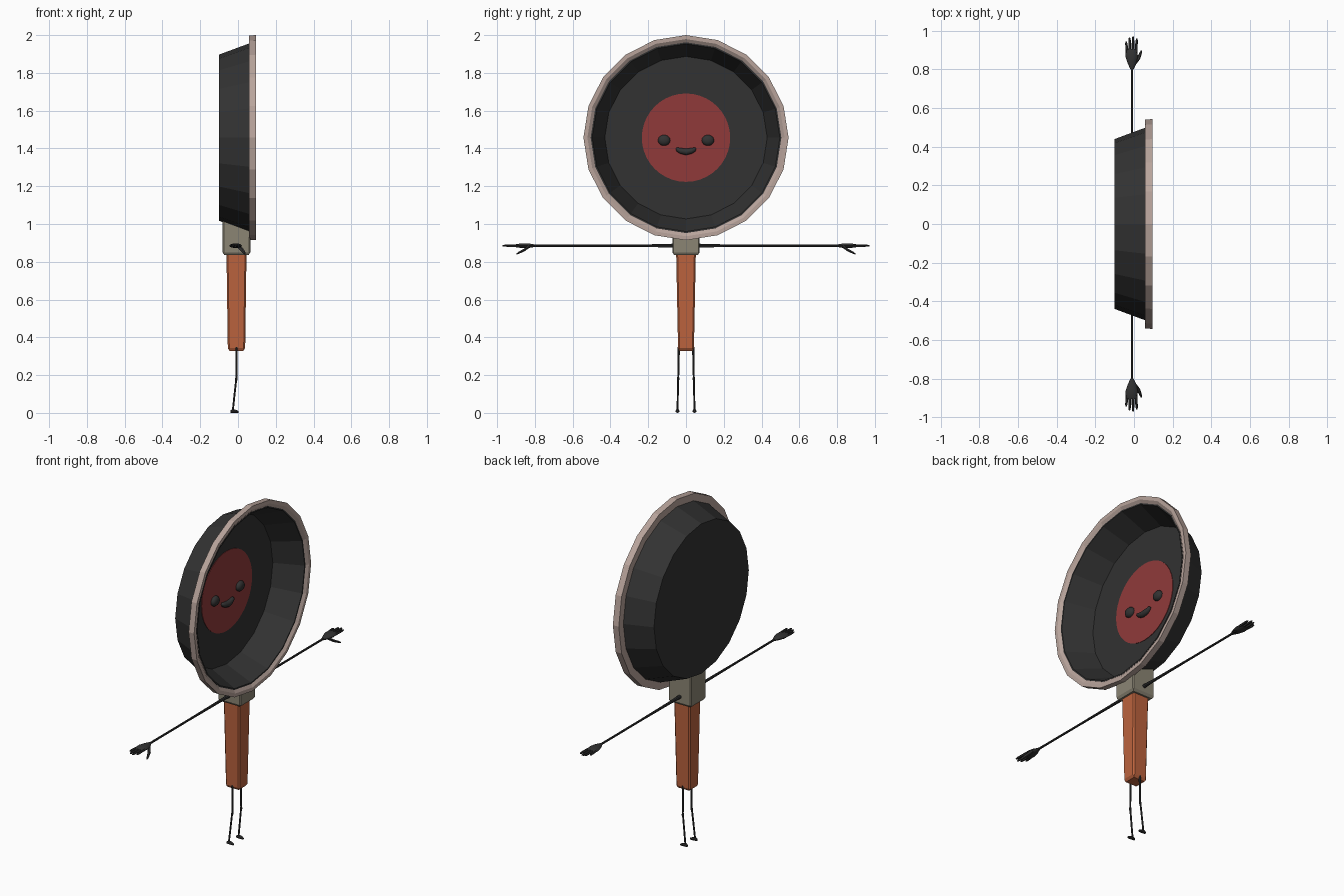
import bpy, bmesh, math
from mathutils import Vector

if "Cube" in bpy.data.objects:
    bpy.data.objects.remove(bpy.data.objects["Cube"])


def mat(name, rgb):
    m = bpy.data.materials.new(name)
    m.diffuse_color = (*rgb, 1)
    m.use_nodes = True
    m.node_tree.nodes["Principled BSDF"].inputs["Base Color"].default_value = m.diffuse_color
    return m


BLACK = mat("black", (0.032, 0.032, 0.032))
RED = mat("red", (0.28, 0.042, 0.042))
RIM = mat("rim_beige", (0.48, 0.37, 0.33))
METAL = mat("metal_grey", (0.26, 0.235, 0.175))
WOOD = mat("wood_orange", (0.50, 0.125, 0.048))
CZ = 1.457  # height of the pan centre


def finish(name, bm, m, smooth=None):
    bmesh.ops.recalc_face_normals(bm, faces=bm.faces)
    me = bpy.data.meshes.new(name)
    bm.to_mesh(me)
    bm.free()
    me.materials.append(m)
    ob = bpy.data.objects.new(name, me)
    bpy.context.collection.objects.link(ob)
    if smooth:
        bpy.context.view_layer.objects.active = ob
        ob.select_set(True)
        bpy.ops.object.shade_smooth_by_angle(angle=math.radians(smooth))
        ob.select_set(False)
    return ob


def loft(bm, sections, axis, sides=8, phase=0.0, closed=False):
    """Skin sections (x, y, z, ra, rb) lying square to the axis."""
    a, b = {'x': ((0, 1, 0), (0, 0, 1)), 'y': ((1, 0, 0), (0, 0, 1)),
            'z': ((1, 0, 0), (0, 1, 0))}[axis]
    a, b = Vector(a), Vector(b)
    rings = []
    for x, y, z, ra, rb in sections:
        rings.append([bm.verts.new(Vector((x, y, z))
                      + a * ra * math.cos(phase + math.tau * i / sides)
                      + b * rb * math.sin(phase + math.tau * i / sides))
                      for i in range(sides)])
    pairs = list(zip(rings, rings[1:]))
    if closed:
        pairs.append((rings[-1], rings[0]))
    else:
        bm.faces.new(rings[0])
        bm.faces.new(rings[-1])
    for p, q in pairs:
        for i in range(sides):
            j = (i + 1) % sides
            bm.faces.new((p[i], p[j], q[j], q[i]))


def lathe(name, profile, m, sides=20, closed=False):
    bm = bmesh.new()
    loft(bm, [(x, 0, CZ, r, r) for x, r in profile], 'x', sides, math.pi / 2, closed)
    return finish(name, bm, m)


def box(name, sections, m, bevel):
    """Tapered square post from (z, half_x, half_y) sections."""
    bm = bmesh.new()
    k = math.sqrt(2)
    loft(bm, [(-0.008, 0, z, hx * k, hy * k) for z, hx, hy in sections], 'z', 4, math.pi / 4)
    upright = [e for e in bm.edges
               if abs(e.verts[0].co.z - e.verts[1].co.z) > 0.05]
    bmesh.ops.bevel(bm, geom=upright, offset=bevel, segments=1, affect='EDGES')
    return bm


# pan bowl and rim
lathe("pan_bowl", [(-0.10, 0.44), (0.062, 0.50), (0.085, 0.505), (0.085, 0.497),
                   (-0.075, 0.43)], BLACK)
lathe("pan_rim", [(0.058, 0.495), (0.058, 0.541), (0.095, 0.543), (0.095, 0.522),
                  (0.082, 0.503)], RIM, closed=True)

# face: red disc, eyes and mouth
lathe("face_disc", [(-0.077, 0.234), (-0.072, 0.234)], RED, 40)
for side, label in ((1, "right"), (-1, "left")):
    bm = bmesh.new()
    loft(bm, [(-0.074, side * 0.116, 1.443, 0.033, 0.029),
              (-0.064, side * 0.116, 1.443, 0.033, 0.029),
              (-0.054, side * 0.116, 1.443, 0.025, 0.021),
              (-0.050, side * 0.116, 1.443, 0.010, 0.008)], 'x', 14)
    finish("eye_" + label, bm, BLACK, 50)
bm = bmesh.new()
loft(bm, [(-0.068, y, 1.382 + 5.5 * y * y, r, r) for y, r in
          ((-0.054, 0.004), (-0.048, 0.012), (-0.03, 0.016), (0, 0.018),
           (0.03, 0.016), (0.048, 0.012), (0.054, 0.004))], 'y', 10)
finish("mouth", bm, BLACK, 60)

# ferrule, with its top slanted to follow the pan wall
bm = box("ferrule", [(0.835, 0.064, 0.062), (0.85, 0.073, 0.072), (1.0, 0.073, 0.072)],
         METAL, 0.006)
for v in bm.verts:
    if v.co.z > 0.95:
        v.co.z = CZ + 0.006 - (0.4775 + 0.375 * v.co.x)
finish("ferrule", bm, METAL)

# wooden handle
bm = box("handle", [(0.328, 0.036, 0.034), (0.343, 0.046, 0.042), (0.842, 0.053, 0.052)],
         WOOD, 0.008)
finish("handle", bm, WOOD)

# arms, hands and legs on both sides
AX, AZ = -0.01, 0.885
for s, label in ((1, "right"), (-1, "left")):
    bm = bmesh.new()
    loft(bm, [(AX, s * y, AZ, r, r) for y, r in
              ((0.06, 0.011), (0.15, 0.008), (0.45, 0.006), (0.82, 0.006))], 'y')
    finish("arm_" + label, bm, BLACK, 40)

    bm = bmesh.new()  # palm
    loft(bm, [(AX, s * 0.80, AZ, 0.008, 0.007), (AX, s * 0.83, AZ, 0.022, 0.012),
              (AX - 0.002, s * 0.865, AZ, 0.032, 0.013),
              (AX - 0.003, s * 0.895, AZ, 0.031, 0.010),
              (AX - 0.003, s * 0.905, AZ, 0.026, 0.006)], 'y', 10)
    for x0, x1, tip in ((-0.034, -0.040, 0.945), (-0.021, -0.023, 0.966),
                        (-0.005, -0.005, 0.972), (0.010, 0.014, 0.960)):
        loft(bm, [(x0, s * 0.885, AZ, 0.008, 0.008), (x1, s * (tip - 0.01), AZ, 0.006, 0.006),
                  (x1, s * tip, AZ, 0.003, 0.003)], 'y', 6)
    # thumb
    loft(bm, [(0.004, s * 0.83, AZ - 0.003, 0.010, 0.010),
              (0.022, s * 0.855, AZ - 0.022, 0.010, 0.009),
              (0.034, s * 0.885, AZ - 0.037, 0.007, 0.007),
              (0.038, s * 0.898, AZ - 0.044, 0.003, 0.003)], 'y', 6)
    finish("hand_" + label, bm, BLACK, 40)

    bm = bmesh.new()  # leg with a knee
    loft(bm, [(-0.008, s * 0.038, 0.35, 0.006, 0.006), (-0.008, s * 0.041, 0.19, 0.005, 0.005),
              (-0.009, s * 0.042, 0.18, 0.007, 0.007), (-0.011, s * 0.042, 0.165, 0.005, 0.005),
              (-0.028, s * 0.045, 0.008, 0.005, 0.005)], 'z')
    finish("leg_" + label, bm, BLACK, 40)

    bm = bmesh.new()  # foot
    loft(bm, [(-0.040, s * 0.045, 0.007, 0.006, 0.007), (-0.028, s * 0.045, 0.010, 0.010, 0.010),
              (-0.010, s * 0.045, 0.008, 0.011, 0.008),
              (0.003, s * 0.045, 0.005, 0.006, 0.005)], 'x')
    finish("foot_" + label, bm, BLACK, 40)
